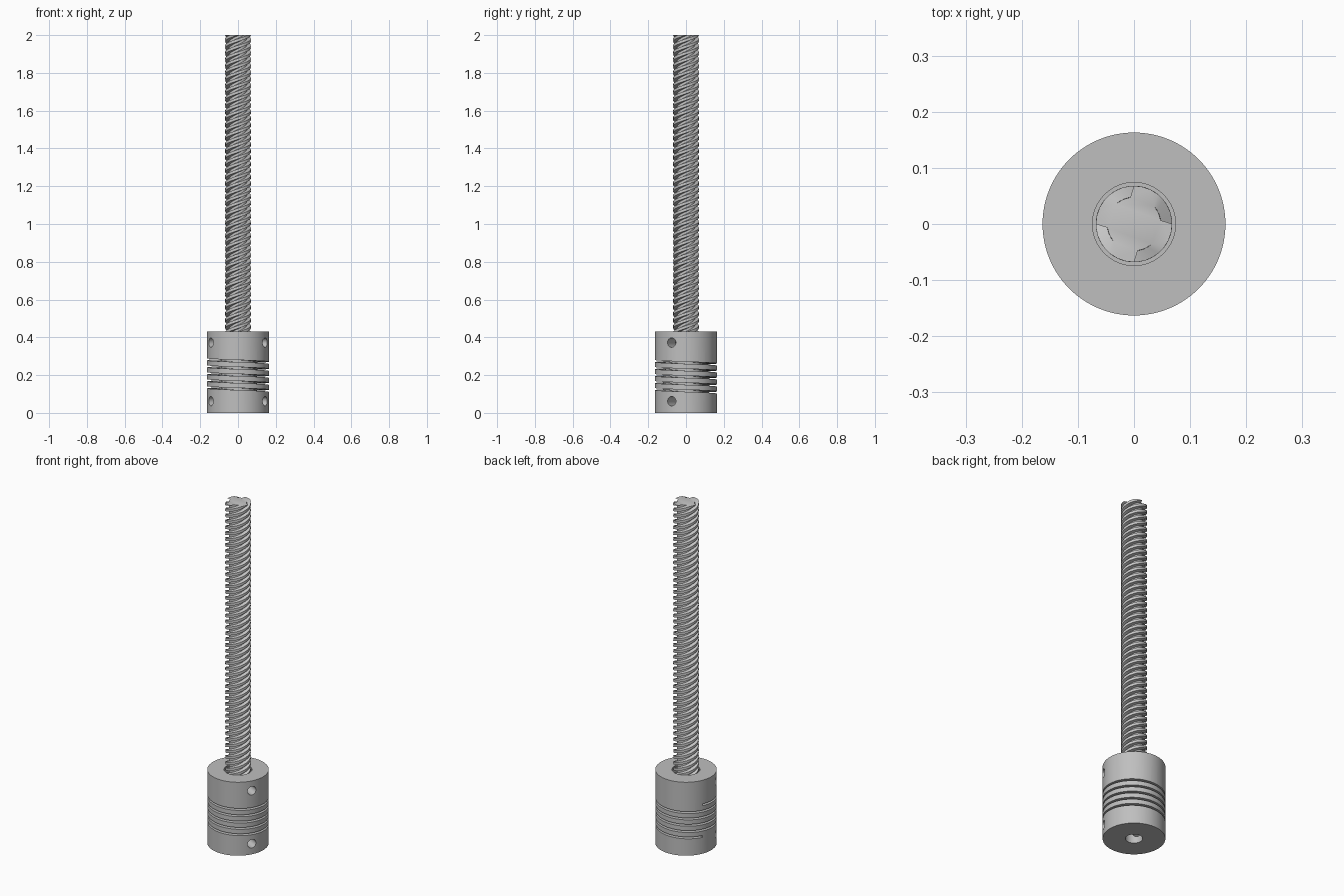
import bpy
import bmesh
from math import sin, cos, radians, pi
from mathutils import Vector

if "Cube" in bpy.data.objects:
    bpy.data.objects.remove(bpy.data.objects["Cube"])

HEIGHT = 2.0
BODY_R, BODY_H = 0.163, 0.43
MID = BODY_H / 2


def material(name, grey):
    mat = bpy.data.materials.new(name)
    mat.use_nodes = True
    colour = (grey, grey, grey, 1)
    mat.diffuse_color = colour
    mat.node_tree.nodes["Principled BSDF"].inputs["Base Color"].default_value = colour
    return mat


def polar(r, angle, z):
    return Vector((r * cos(angle), r * sin(angle), z))


def loft(name, rings, loop=False):
    """Skin a list of equal closed rings; cap the ends unless it loops."""
    bm = bmesh.new()
    verts = [[bm.verts.new(p) for p in ring] for ring in rings]
    pairs = list(zip(verts, verts[1:]))
    if loop:
        pairs.append((verts[-1], verts[0]))
    else:
        bm.faces.new(verts[0])
        bm.faces.new(verts[-1])
    for a, b in pairs:
        n = len(a)
        for i in range(n):
            j = (i + 1) % n
            bm.faces.new((a[i], a[j], b[j], b[i]))
    bmesh.ops.recalc_face_normals(bm, faces=bm.faces)
    mesh = bpy.data.meshes.new(name)
    bm.to_mesh(mesh)
    bm.free()
    obj = bpy.data.objects.new(name, mesh)
    bpy.context.collection.objects.link(obj)
    return obj


def select(obj):
    bpy.ops.object.select_all(action="DESELECT")
    obj.select_set(True)
    bpy.context.view_layer.objects.active = obj


def cut(obj, cutter):
    cutter.hide_render = True
    mod = obj.modifiers.new("cut", "BOOLEAN")
    mod.operation = "DIFFERENCE"
    mod.solver = "EXACT"
    mod.object = cutter
    select(obj)
    bpy.ops.object.modifier_apply(modifier=mod.name)
    bpy.data.objects.remove(cutter)


def finish(obj, mat):
    obj.data.materials.clear()
    obj.data.materials.append(mat)
    select(obj)
    bpy.ops.object.shade_smooth_by_angle(angle=radians(30))


# Coupler body: a sleeve with a wide bore above and a narrow bore below
WIDE, NARROW = 0.074, 0.045
profile = [(BODY_R, 0), (BODY_R, BODY_H), (WIDE, BODY_H),
           (WIDE, MID), (NARROW, MID), (NARROW, 0)]
SIDES = 96
coupler = loft("coupler_body",
               [[polar(r, 2 * pi * i / SIDES, z) for r, z in profile]
                for i in range(SIDES)], loop=True)

# Flexible spiral slot, five turns descending counter-clockwise
TURNS, STEPS, PITCH, HALF = 5, 72, 0.037, 0.0055
rings = []
for i in range(TURNS * STEPS + 1):
    turn = i / STEPS
    a = radians(157) + 2 * pi * turn
    z = 0.286 - PITCH * turn
    rings.append([polar(r, a, z + dz) for r, dz in
                  ((0.09, -HALF), (0.18, -HALF), (0.18, HALF), (0.09, HALF))])
cut(coupler, loft("slot_cutter", rings))

# Set screw holes, two at each end
for z in (0.062, 0.372):
    for degrees in (-28, 208):
        a = radians(degrees)
        side = Vector((-sin(a), cos(a), 0))
        up = Vector((0, 0, 1))
        hole = [[polar(r, a, z) + 0.025 * (cos(t) * side + sin(t) * up)
                 for t in (2 * pi * k / 24 for k in range(24))]
                for r in (0.03, 0.2)]
        cut(coupler, loft("screw_hole_cutter", hole))

# Lead screw: a four-start trapezoid section twisted up the axis
CREST, ROOT, LEAD = 0.068, 0.048, 0.138
tooth = [(0, CREST), (8, ROOT), (25, ROOT), (42, ROOT),
         (51, CREST), (64, CREST), (77, CREST)]
section = [(radians(90 * k + d), r) for k in range(4) for d, r in tooth]
LAYERS = 416
rings = []
for i in range(LAYERS + 1):
    z = MID + (HEIGHT - MID) * i / LAYERS
    twist = 2 * pi * (z - HEIGHT) / LEAD
    rings.append([polar(r, a + twist, z) for a, r in section])
screw = loft("lead_screw", rings)

finish(coupler, material("coupler_grey", 0.52))
finish(screw, material("screw_grey", 0.57))
